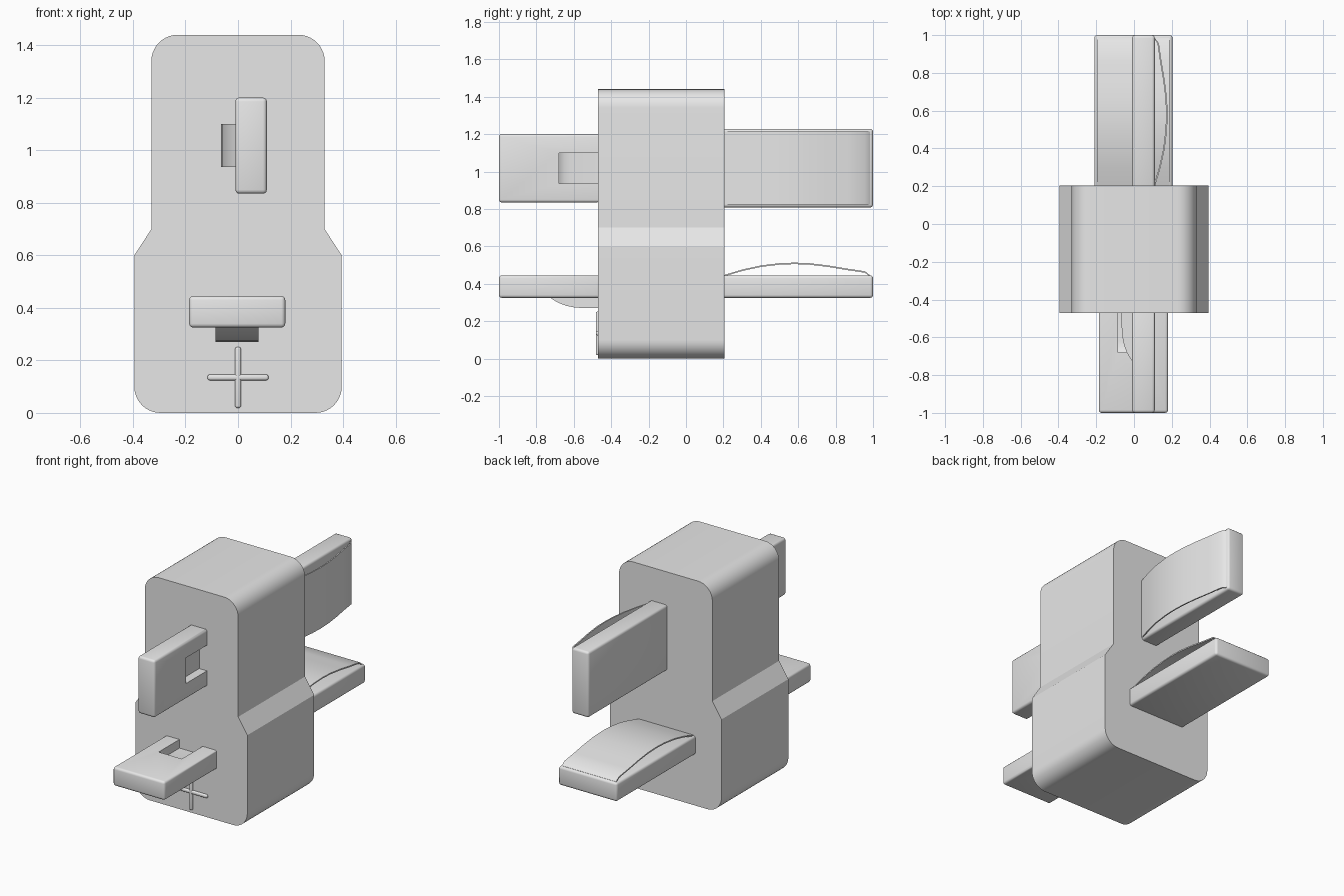
import bpy, bmesh, math
from mathutils import Matrix, Vector

cube = bpy.data.objects.get("Cube")
if cube:
    bpy.data.objects.remove(cube, do_unlink=True)

grey = bpy.data.materials.new("light grey")
grey.use_nodes = True
grey.diffuse_color = (0.8, 0.8, 0.8, 1)
grey.node_tree.nodes["Principled BSDF"].inputs["Base Color"].default_value = (0.8, 0.8, 0.8, 1)
parts = []


def prism(name, points, depth, bevel=0, segments=3, pick=None, matrix=Matrix()):
    """Extrude a closed outline along a vector, round the picked edges, place it."""
    bm = bmesh.new()
    face = bm.faces.new([bm.verts.new(p) for p in points])
    new = bmesh.ops.extrude_face_region(bm, geom=[face])["geom"]
    bmesh.ops.translate(bm, vec=depth, verts=[v for v in new if isinstance(v, bmesh.types.BMVert)])
    bmesh.ops.recalc_face_normals(bm, faces=bm.faces)
    if bevel:
        edges = [e for e in bm.edges if pick is None or pick(e)]
        bmesh.ops.bevel(bm, geom=edges, offset=bevel, segments=segments, profile=0.5,
                        affect='EDGES', clamp_overlap=True)
    bm.transform(matrix)
    mesh = bpy.data.meshes.new(name)
    bm.to_mesh(mesh)
    bm.free()
    mesh.materials.append(grey)
    obj = bpy.data.objects.new(name, mesh)
    bpy.context.collection.objects.link(obj)
    parts.append(obj)


def rectangle(half_u, y0, y1):
    return [(-half_u, y0, 0), (half_u, y0, 0), (half_u, y1, 0), (-half_u, y1, 0)]


# Housing: stepped outline with four rounded corners
FRONT, BACK, HEIGHT = -0.47, 0.205, 1.44
half = [(0.395, 0), (0.395, 0.6), (0.33, 0.7), (0.33, HEIGHT)]
outline = [(x, FRONT, z) for x, z in half] + [(-x, FRONT, z) for x, z in reversed(half)]


def corner_edge(e):
    a, b = (v.co for v in e.verts)
    return abs(a.y - b.y) > 0.1 and (a.z < 0.01 or a.z > HEIGHT - 0.01)


prism("housing", outline, (0, BACK - FRONT, 0), 0.1, 10, corner_edge)

# Raised cross on the front
for name, hx, hz in (("cross_upright", 0.011, 0.116), ("cross_bar", 0.116, 0.011)):
    bar = [(-hx, -0.482, -hz), (hx, -0.482, -hz), (hx, -0.482, hz), (-hx, -0.482, hz)]
    prism(name, bar, (0, 0.02, 0), 0.008, 3, None, Matrix.Translation((0, 0, 0.135)))

# Shared contact shapes: local x is width, y is length, z = 0 is the outer face
THICK = 0.12
TONGUE = [(-0.73, -0.115), (-0.71, -0.131), (-0.68, -0.148), (-0.64, -0.163), (-0.6, -0.171),
          (-0.55, -0.175), (-0.46, -0.175), (-0.46, -0.055), (-0.62, -0.055),
          (-0.65, -0.05), (-0.67, -0.042), (-0.685, -0.03), (-0.73, -0.03)]
SPRING = [(0.2, 0.001), (0.3, 0.031), (0.4, 0.053), (0.5, 0.065), (0.58, 0.068), (0.66, 0.065),
          (0.76, 0.053), (0.86, 0.036), (0.957, 0.022), (0.984, 0.001)]


def contact(label, matrix, rear_half):
    # Forked front blade
    hu, hs, slot, root = 0.183, 0.082, -0.68, FRONT + 0.01
    fork = [(-hu, -1, 0), (hu, -1, 0), (hu, root, 0), (hs, root, 0),
            (hs, slot, 0), (-hs, slot, 0), (-hs, root, 0), (-hu, root, 0)]

    def outer_edge(e):
        return all(abs(v.co.x) > 0.1 for v in e.verts)

    prism(label + "_front_blade", fork, (0, 0, -THICK), 0.015, 3, outer_edge, matrix)

    # Bent tongue in the fork
    prism(label + "_tongue", [(-hs, y, d) for y, d in TONGUE], (2 * hs, 0, 0), matrix=matrix)

    # Rear blade
    prism(label + "_rear_blade", rectangle(rear_half, BACK - 0.02, 1), (0, 0, -THICK),
          0.015, 3, None, matrix)

    # Thin bowed spring over the rear blade
    hw = rear_half - 0.015
    sheet = SPRING + [(y, d - 0.008) for y, d in reversed(SPRING)]
    prism(label + "_spring", [(-hw, y, d) for y, d in sheet], (2 * hw, 0, 0), matrix=matrix)


contact("lower", Matrix.Translation((-0.003, 0, 0.445)), 0.207)
contact("upper", Matrix.Translation((0.11, 0, 1.018)) @ Matrix.Rotation(math.pi / 2, 4, 'Y'), 0.21)

# Smooth curves, sharp corners
bpy.ops.object.select_all(action='DESELECT')
for obj in parts:
    obj.select_set(True)
bpy.context.view_layer.objects.active = parts[0]
bpy.ops.object.shade_smooth_by_angle(angle=math.radians(32))
